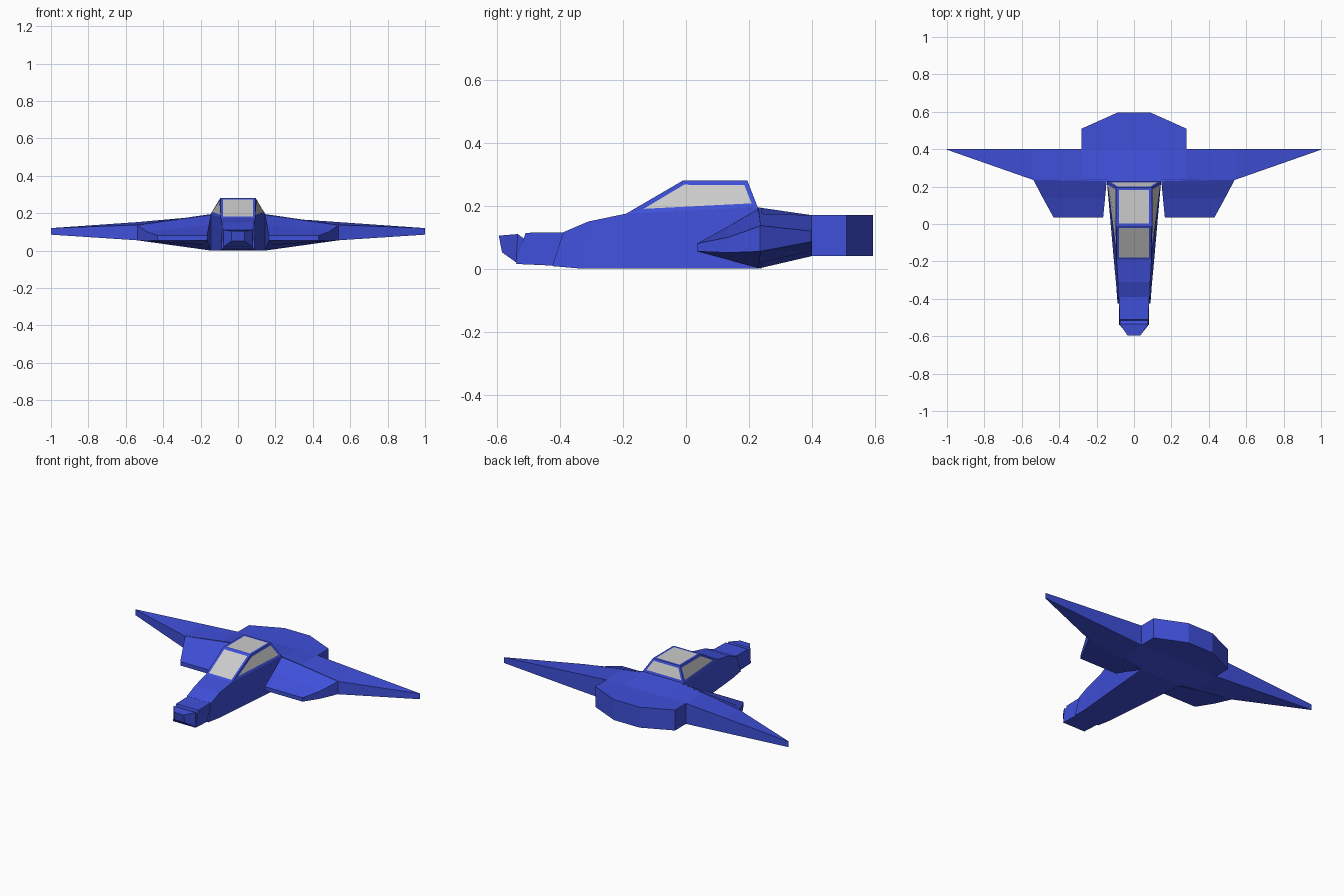
import bpy, bmesh

if "Cube" in bpy.data.objects:
    bpy.data.objects.remove(bpy.data.objects["Cube"])

DROP = 0.005  # offset so the belly rests on z = 0


def material(name, color):
    m = bpy.data.materials.new(name)
    m.diffuse_color = color
    m.use_nodes = True
    m.node_tree.nodes["Principled BSDF"].inputs["Base Color"].default_value = m.diffuse_color
    return m


BLUE = material("blue_paint", (0.05, 0.08, 0.7, 1))
GLASS = material("grey_glass", (0.6, 0.6, 0.6, 1))


def add_mesh(name, verts, faces):
    me = bpy.data.meshes.new(name)
    me.from_pydata([(x, y, z - DROP) for x, y, z in verts], [], faces)
    bm = bmesh.new()
    bm.from_mesh(me)
    bmesh.ops.recalc_face_normals(bm, faces=bm.faces)
    bm.to_mesh(me)
    bm.free()
    me.materials.append(BLUE)
    ob = bpy.data.objects.new(name, me)
    bpy.context.collection.objects.link(ob)
    return ob


def loft(name, sections):
    """Skin a row of equal-length closed loops and cap both ends."""
    n = len(sections[0])
    verts = [p for s in sections for p in s]
    faces = [list(range(n)), list(range(len(verts) - n, len(verts)))]
    for i in range(len(sections) - 1):
        for j in range(n):
            k = (j + 1) % n
            faces.append([i * n + j, i * n + k, (i + 1) * n + k, (i + 1) * n + j])
    return add_mesh(name, verts, faces)


def ring(yb, zb, hb, yt, zt, ht):
    """Four-cornered body section: bottom and top y, z and half width."""
    return [(-hb, yb, zb), (hb, yb, zb), (ht, yt, zt), (-ht, yt, zt)]


# Fuselage
loft("fuselage", [ring(-.425, .013, .088, -.39, .121, .085),
                  ring(-.33, .005, .095, -.31, .155, .086),
                  ring(-.19, .005, .108, -.19, .18, .093),
                  ring(.23, .005, .145, .23, .20, .145)])

# Nose box and chamfered nose cap with a groove behind it
loft("nose", [ring(-.54, .02, .08, -.51, .119, .078),
              ring(-.36, .012, .08, -.36, .121, .08)])
loft("nose_cap", [ring(-.595, .11, .035, -.585, .057, .035),
                  ring(-.535, .115, .077, -.54, .025, .077),
                  ring(-.50, .09, .07, -.50, .03, .07)])

# Canopy: five sides, each inset to leave a frame around a grey pane
canopy = add_mesh(
    "canopy",
    [(-.093, -.19, .18), (.093, -.19, .18), (.145, .228, .20), (-.145, .228, .20),
     (-.095, -.01, .285), (.095, -.01, .285), (.095, .195, .285), (-.095, .195, .285)],
    [(0, 1, 5, 4), (1, 2, 6, 5), (2, 3, 7, 6), (3, 0, 4, 7), (4, 5, 6, 7)])
canopy.data.materials.append(GLASS)
bm = bmesh.new()
bm.from_mesh(canopy.data)
panes = list(bm.faces)
bmesh.ops.inset_individual(bm, faces=panes, thickness=0.014, use_even_offset=True)
for f in panes:
    f.material_index = 1
bm.to_mesh(canopy.data)
bm.free()


# Wing: stations from tip to tip (x, front y, front z low/high, rear z low/high)
stations = [(.145, .228, .005, .20, .045, .175), (.28, .232, .024, .18, .045, .175),
            (.54, .236, .06, .142, .061, .157), (1.0, .397, .09, .125, .09, .125)]


def rib(s, side):
    x, yf, fl, fh, rl, rh = s
    return [(side * x, yf, fl), (side * x, .40, rl), (side * x, .40, rh), (side * x, yf, fh)]


loft("wing", [rib(s, -1) for s in reversed(stations)] + [rib(s, 1) for s in stations])

# Wing strakes: blades that flare back into the wing's leading edge
strake_rows = [(.035, .165, .43, .06, .085, .06, .085),
               (.135, .155, .485, .033, .14, .056, .105),
               (.24, .145, .54, .005, .20, .06, .142)]
strake = loft("wing_strake", [[(xi, y, il), (xo, y, ol), (xo, y, oh), (xi, y, ih)]
                              for y, xi, xo, il, ih, ol, oh in strake_rows])
strake.modifiers.new("mirror", 'MIRROR')

# Tail block: six-sided outline extruded upward
outline = [(-.28, .398), (.28, .398), (.28, .51), (.09, .595), (-.09, .595), (-.28, .51)]
loft("tail_block", [[(x, y, z) for x, y in outline] for z in (.045, .175)])
